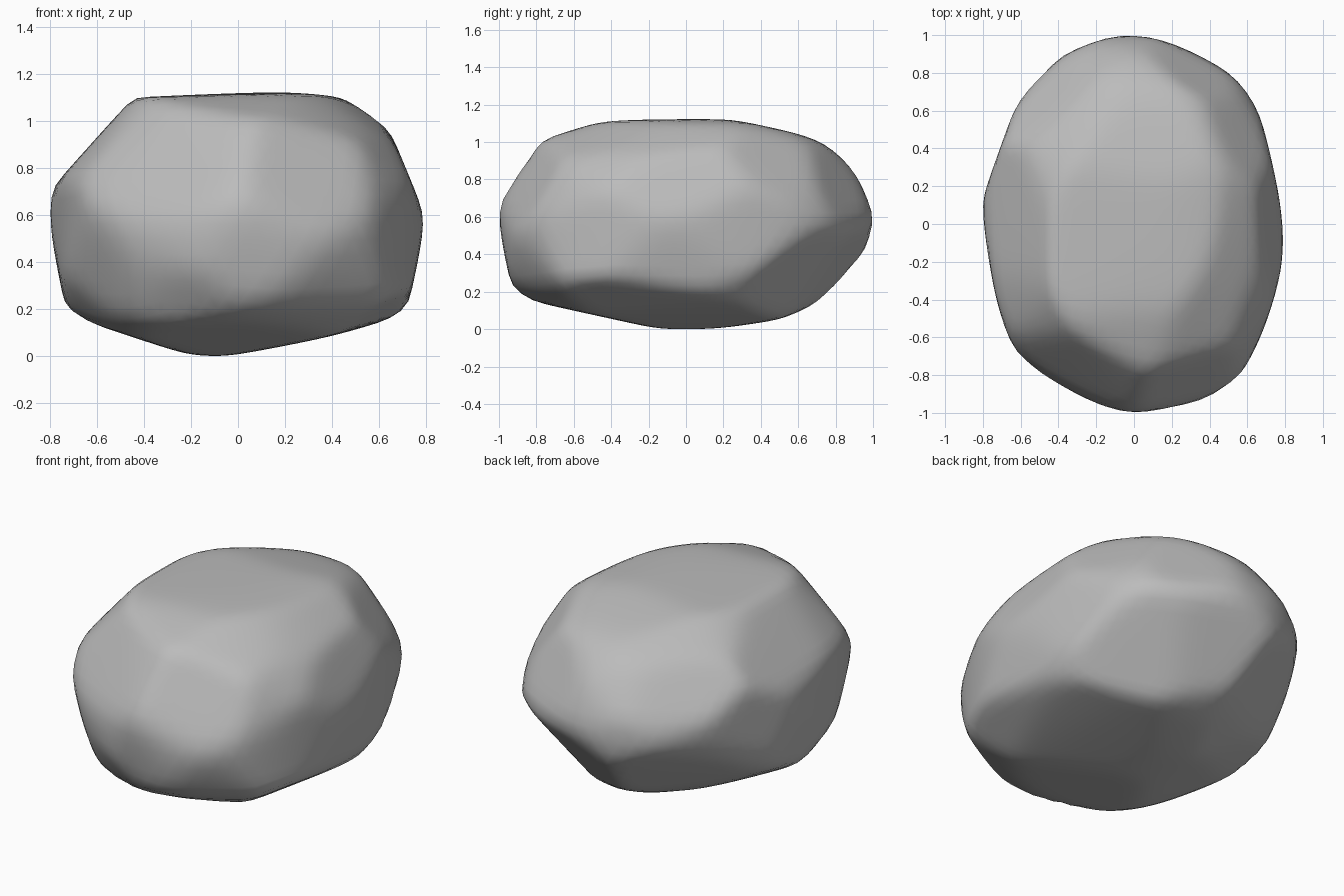
import bpy
import bmesh
from math import radians, sin, cos
from mathutils import Vector

cube = bpy.data.objects.get("Cube")
if cube:
    bpy.data.objects.remove(cube, do_unlink=True)

MIDDLE = 0.56    # height of the boulder's centre
SOFTNESS = 64    # higher gives crisper ridges
SWELL = 1.02     # makes up for what the soft ridges take away

# Outlines of the boulder along its axes, counter-clockwise
front_outline = [(.79, .58), (.62, .99), (.45, 1.09), (.2, 1.12), (-.44, 1.09),
                 (-.78, .71), (-.8, .6), (-.72, .2), (-.66, .16), (-.2, .01),
                 (-.08, 0), (.4, .09), (.66, .17), (.71, .21)]
side_outline = [(1, .58), (.88, .87), (.82, .95), (.62, 1.03), (.2, 1.12),
                (-.2, 1.12), (-.45, 1.1), (-.83, .98), (-.98, .72), (-1, .62),
                (-.91, .2), (-.83, .16), (-.1, 0), (.1, 0), (.5, .06),
                (.75, .17), (.92, .35)]
top_outline = [(.79, -.1), (.76, .15), (.65, .6), (.57, .77), (.2, .96), (0, 1),
               (-.1, .99), (-.4, .87), (-.6, .66), (-.8, .1), (-.72, -.4),
               (-.62, -.69), (-.5, -.78), (-.2, -.94), (0, -1), (.43, -.9),
               (.56, -.79), (.68, -.55), (.77, -.25)]

# Outlines along the diagonals, measured from the centre
front_diagonal = [(.93, .09), (.66, .55), (.48, .645), (.18, .683), (-.07, .683),
                  (-.27, .64), (-.49, .54), (-.86, .205), (-.93, .02),
                  (-.92, -.13), (-.82, -.39), (-.63, -.63), (-.38, -.695),
                  (-.07, -.73), (.57, -.53), (.76, -.34), (.86, -.145)]
back_diagonal = [(.93, .12), (.9, .26), (.48, .69), (.13, .705), (-.09, .683),
                 (-.31, .62), (-.66, .47), (-.84, .18), (-.93, -.1),
                 (-.92, -.155), (-.45, -.63), (-.37, -.645), (.08, -.633),
                 (.54, -.555), (.77, -.32), (.91, .04)]
under_diagonal = [(.905, .15), (.87, .32), (.54, .66), (.37, .705), (.09, .728),
                  (-.3, .69), (-.63, .455), (-.83, .23), (-.965, -.07),
                  (-.93, -.24), (-.74, -.59), (-.43, -.73), (-.13, -.74),
                  (.2, -.695), (.61, -.53), (.81, -.18)]

# Slanted corner facets: direction and distance from the centre
corner_facets = [((.705, .4, .584), .756),   # upper back, left side
                 ((.5, .6, -.62), .73),      # lower back, left side
                 ((-.5, .55, -.67), .7),     # lower back, right side
                 ((-.55, .6, .58), .78),     # upper back, right side
                 ((-.4, -.75, .5), .8),      # upper front, right side
                 ((-.6, -.45, .66), .78),    # shoulder, right side
                 ((.35, -.8, .48), .85),     # upper front, left side
                 ((.5, -.6, .62), .9)]       # shoulder, left side


def outline_planes(outline, right, up, base=0.0):
    """Turn every outline edge into a plane at unit distance."""
    planes = []
    for a, b in zip(outline, outline[1:] + outline[:1]):
        normal = right * (b[1] - a[1]) + up * (a[0] - b[0])
        point = right * a[0] + up * (a[1] - base)
        planes.append(normal / normal.dot(point))
    return planes


def diagonal_axes(turn, tilt):
    """Sideways and upward axes of a tilted diagonal direction."""
    turn, tilt = radians(turn), radians(tilt)
    right = Vector((cos(turn), sin(turn), 0))
    up = Vector((-sin(turn) * sin(tilt), cos(turn) * sin(tilt), cos(tilt)))
    return right, up


X, Y, Z = Vector((1, 0, 0)), Vector((0, 1, 0)), Vector((0, 0, 1))
planes = outline_planes(front_outline, X, Z, MIDDLE)
planes += outline_planes(side_outline, Y, Z, MIDDLE)
planes += outline_planes(top_outline, X, Y)
planes += outline_planes(front_diagonal, *diagonal_axes(45, 30))
planes += outline_planes(back_diagonal, *diagonal_axes(225, 30))
planes += outline_planes(under_diagonal, *diagonal_axes(135, -30))
planes += [Vector(direction) / distance for direction, distance in corner_facets]


def surface_distance(direction):
    """Soft intersection of all the planes along one direction."""
    total = sum(max(0.0, plane.dot(direction)) ** SOFTNESS for plane in planes)
    return SWELL * total ** (-1 / SOFTNESS)


# Boulder body: a fine sphere pulled onto the softened facets
bm = bmesh.new()
bmesh.ops.create_icosphere(bm, subdivisions=5, radius=1)
for vert in bm.verts:
    direction = vert.co.normalized()
    vert.co = direction * surface_distance(direction)

# Stand it on the ground
lowest = min(vert.co.z for vert in bm.verts)
bmesh.ops.translate(bm, verts=bm.verts, vec=Z * -lowest)

for face in bm.faces:
    face.smooth = True
mesh = bpy.data.meshes.new("boulder")
bm.to_mesh(mesh)
bm.free()
boulder = bpy.data.objects.new("boulder", mesh)
bpy.context.collection.objects.link(boulder)

# Stone colour
stone = bpy.data.materials.new("grey_stone")
stone.use_nodes = True
colour = (.5, .5, .5, 1)
stone.diffuse_color = colour
for node in stone.node_tree.nodes:
    if node.type == 'BSDF_PRINCIPLED':
        node.inputs["Base Color"].default_value = colour
        node.inputs["Roughness"].default_value = .9
mesh.materials.append(stone)
